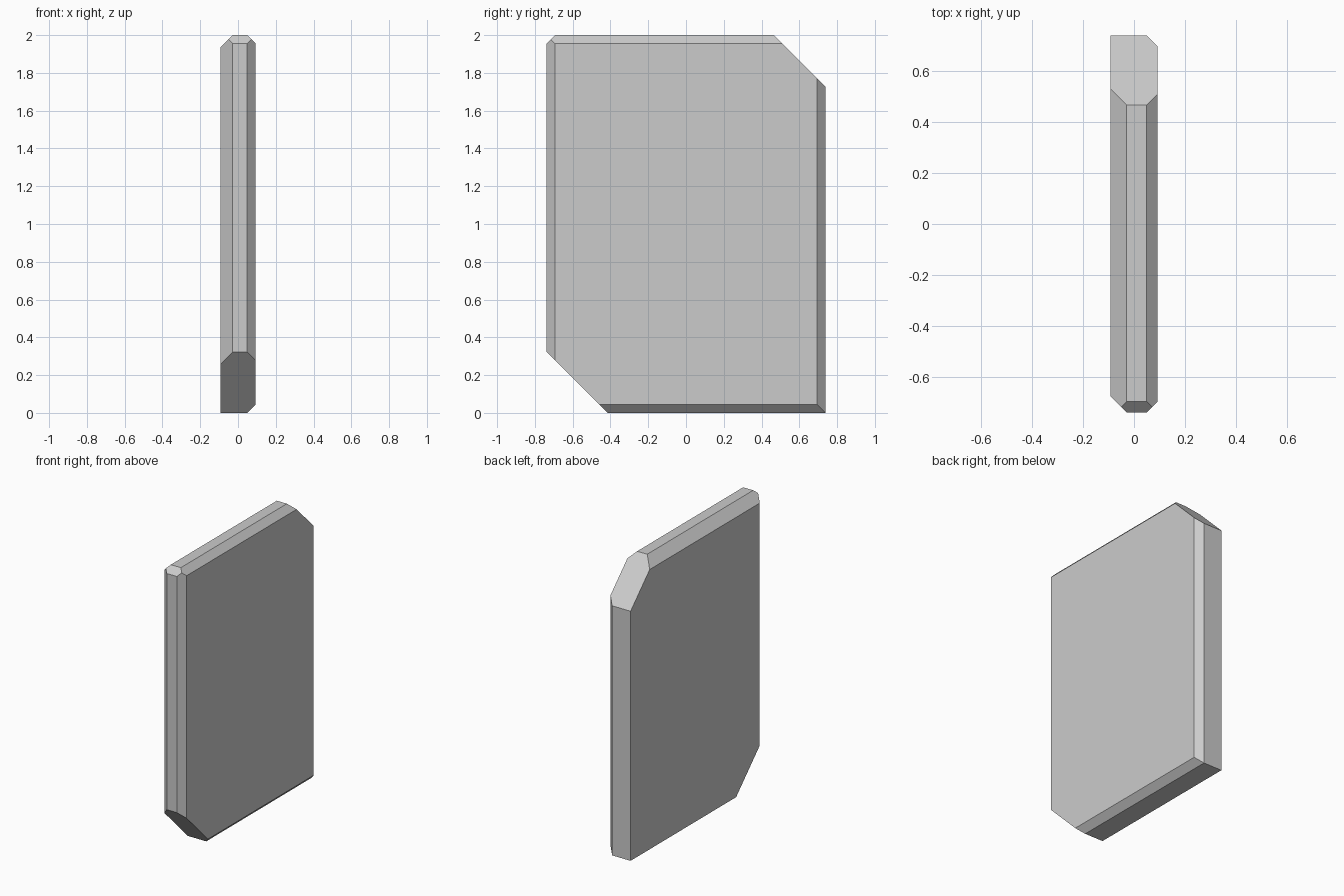
import bpy, bmesh
from mathutils import Vector

if "Cube" in bpy.data.objects:
    bpy.data.objects.remove(bpy.data.objects["Cube"])

HX, HY, H = 0.0925, 0.738, 2.0

# Plain slab standing on the ground
bm = bmesh.new()
bmesh.ops.create_cube(bm, size=1)
bmesh.ops.scale(bm, vec=(2 * HX, 2 * HY, H), verts=bm.verts)
bmesh.ops.translate(bm, vec=(0, 0, H / 2), verts=bm.verts)


def chamfer(direction, size):
    """Slice a 45 degree chamfer off the slab edge facing the direction."""
    n = Vector(direction)
    corner = Vector((n.x * HX, n.y * HY, H / 2 + n.z * H / 2))
    n.normalize()
    point = corner - n * size / 2 ** 0.5
    cut = bmesh.ops.bisect_plane(
        bm, geom=bm.verts[:] + bm.edges[:] + bm.faces[:],
        plane_co=point, plane_no=n, clear_outer=True)
    edges = [e for e in cut["geom_cut"] if isinstance(e, bmesh.types.BMEdge)]
    bmesh.ops.contextual_create(bm, geom=edges)


# Large cut corners
chamfer((0, 1, 1), 0.273)
chamfer((0, -1, -1), 0.322)
# Left edges
for d in ((-1, 0, 1), (-1, -1, 0)):
    chamfer(d, 0.064)
# Right edges and top front edge
for d in ((1, 0, 1), (1, 0, -1), (1, 1, 0), (1, -1, 0), (0, -1, 1)):
    chamfer(d, 0.044)

bmesh.ops.recalc_face_normals(bm, faces=bm.faces)
mesh = bpy.data.meshes.new("chamfered_slab")
bm.to_mesh(mesh)
bm.free()
slab = bpy.data.objects.new("chamfered_slab", mesh)
bpy.context.collection.objects.link(slab)
